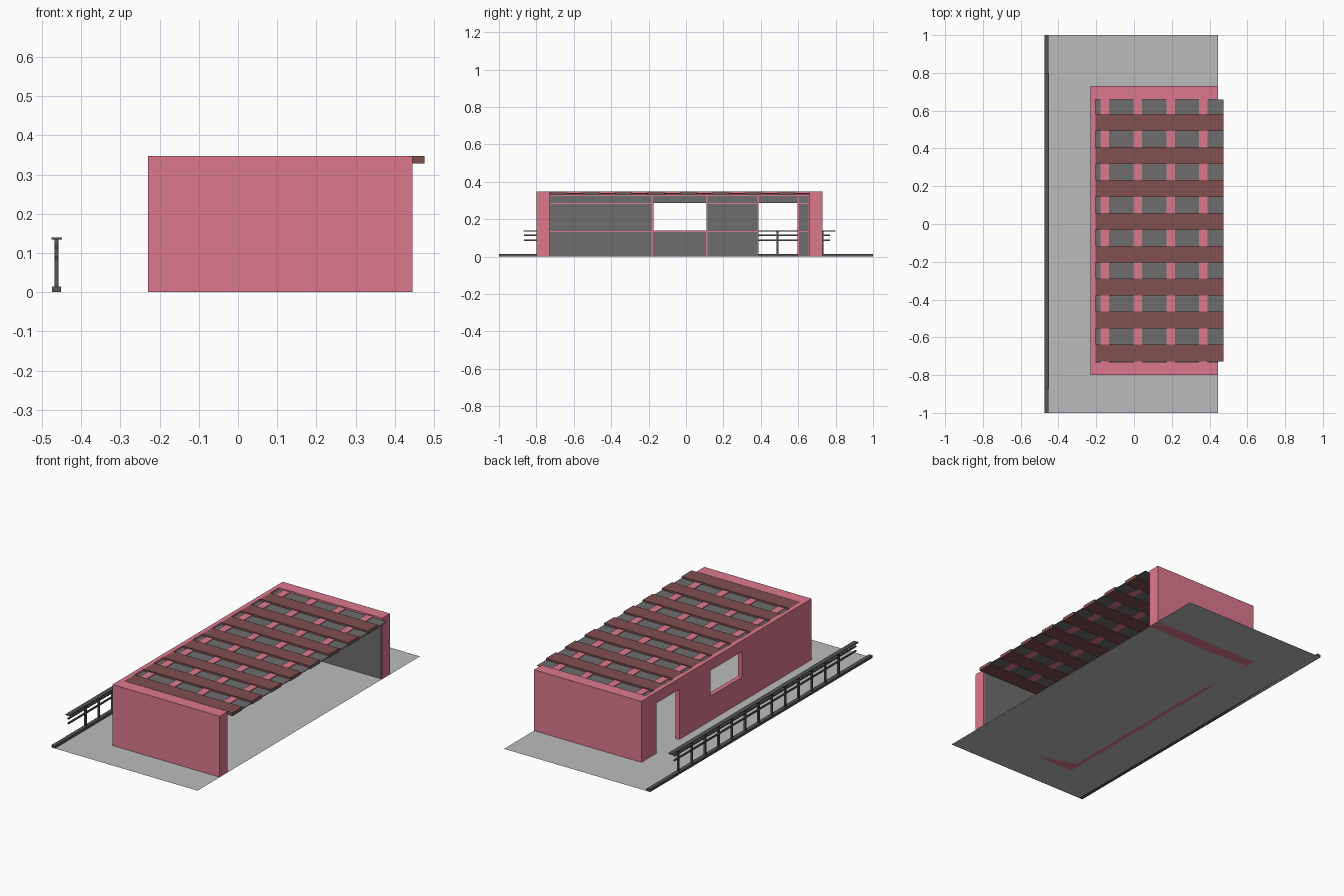
import bpy, bmesh

if "Cube" in bpy.data.objects:
    bpy.data.objects.remove(bpy.data.objects["Cube"])


def material(name, r, g, b):
    m = bpy.data.materials.new(name)
    m.diffuse_color = (r, g, b, 1)
    m.use_nodes = True
    m.node_tree.nodes["Principled BSDF"].inputs["Base Color"].default_value = m.diffuse_color
    return m


PINK = material("pink_plaster", 0.72, 0.19, 0.27)
BROWN = material("brown_wood", 0.22, 0.08, 0.08)
GREY = material("dark_grey", 0.155, 0.155, 0.155)
METAL = material("dark_metal", 0.09, 0.09, 0.09)
PAVING = material("paving", 0.5, 0.5, 0.5)


def make(name, bm, mat):
    bmesh.ops.recalc_face_normals(bm, faces=bm.faces)
    me = bpy.data.meshes.new(name)
    bm.to_mesh(me)
    bm.free()
    ob = bpy.data.objects.new(name, me)
    bpy.context.collection.objects.link(ob)
    if mat:
        me.materials.append(mat)
    return ob


def add_box(bm, x, y, z):
    vs = bmesh.ops.create_cube(bm, size=1)["verts"]
    for v in vs:
        for i, (a, b) in enumerate((x, y, z)):
            v.co[i] = (a + b) / 2 + v.co[i] * (b - a)


def boxes(name, items, mat):
    bm = bmesh.new()
    for x, y, z in items:
        add_box(bm, x, y, z)
    return make(name, bm, mat)


def prism(name, outline, z0, z1, mat):
    bm = bmesh.new()
    face = bm.faces.new([bm.verts.new((x, y, z0)) for x, y in outline])
    if z1 > z0:
        new = bmesh.ops.extrude_face_region(bm, geom=[face])["geom"]
        for v in new:
            if isinstance(v, bmesh.types.BMVert):
                v.co.z = z1
    return make(name, bm, mat)


# Ground sheet and curb
ground = prism("ground", [(-0.475, -1), (0.445, -1), (0.445, 1), (-0.475, 1)], 0, 0, PAVING)
boxes("curb", [((-0.474, -0.452), (-1, 1), (0, 0.014))], METAL)

# U-shaped wall with a door and a window cut through the long side
XO, XI, XE = -0.23, -0.205, 0.445
walls = prism("walls", [(XO, -0.80), (XE, -0.80), (XE, -0.73), (XI, -0.73),
                        (XI, 0.66), (XE, 0.66), (XE, 0.73), (XO, 0.73)], 0, 0.347, PINK)
cutter = boxes("opening_cutter", [((-0.3, -0.15), (-0.175, 0.11), (0.14, 0.285)),
                                  ((-0.3, -0.15), (0.388, 0.595), (-0.1, 0.285))], None)
mod = walls.modifiers.new("openings", 'BOOLEAN')
mod.operation = 'DIFFERENCE'
mod.object = cutter
bpy.context.view_layer.objects.active = walls
bpy.ops.object.modifier_apply(modifier=mod.name)
bpy.data.objects.remove(cutter)

# Inner lining panels, with narrow pink joints between them
ys = [-0.73, -0.18, 0.11, 0.385, 0.60, 0.66]
zs = [0.0, 0.135, 0.285, 0.328]
g, t = 0.004, 0.003
panels = []
for i in range(5):
    for k in range(3):
        if (i, k) in ((1, 1), (3, 0), (3, 1)):
            continue
        panels.append(((XI, XI + t), (ys[i] + g, ys[i + 1] - g), (zs[k] + g / 2, zs[k + 1] - g)))
panels.append(((XI + t, XE - 0.004), (-0.73, -0.73 + t), (0.002, 0.328)))
panels.append(((XI + t, XE - 0.004), (0.66 - t, 0.66), (0.002, 0.328)))
boxes("inner_lining", panels, GREY)

# Roof: sheet, lengthwise rafters, crosswise planks
boxes("roof_sheet", [((XI, 0.475), (-0.725, 0.66), (0.333, 0.337))], GREY)
boxes("roof_rafters", [((x - 0.022, x + 0.022), (-0.73, 0.66), (0.331, 0.341))
                       for x in (-0.155, 0.02, 0.195, 0.367)], PINK)
boxes("roof_planks", [((XI, 0.475), (y - 0.045, y + 0.045), (0.328, 0.347))
                      for y in (-0.683 + 0.1742 * i for i in range(8))], BROWN)

# Railing: handrail, two thin rails, posts
RX = -0.463
boxes("handrail", [((RX - 0.012, RX + 0.014), (-0.87, 0.80), (0.134, 0.14))], METAL)
boxes("lower_rails", [((RX - 0.004, RX + 0.004), (-0.865, 0.77), (z - 0.004, z + 0.004))
                      for z in (0.088, 0.115)], METAL)
boxes("railing_posts", [((RX - 0.005, RX + 0.005), (y - 0.005, y + 0.005), (0.014, 0.134))
                        for y in (0.73 - 0.12 * i for i in range(13))], METAL)
